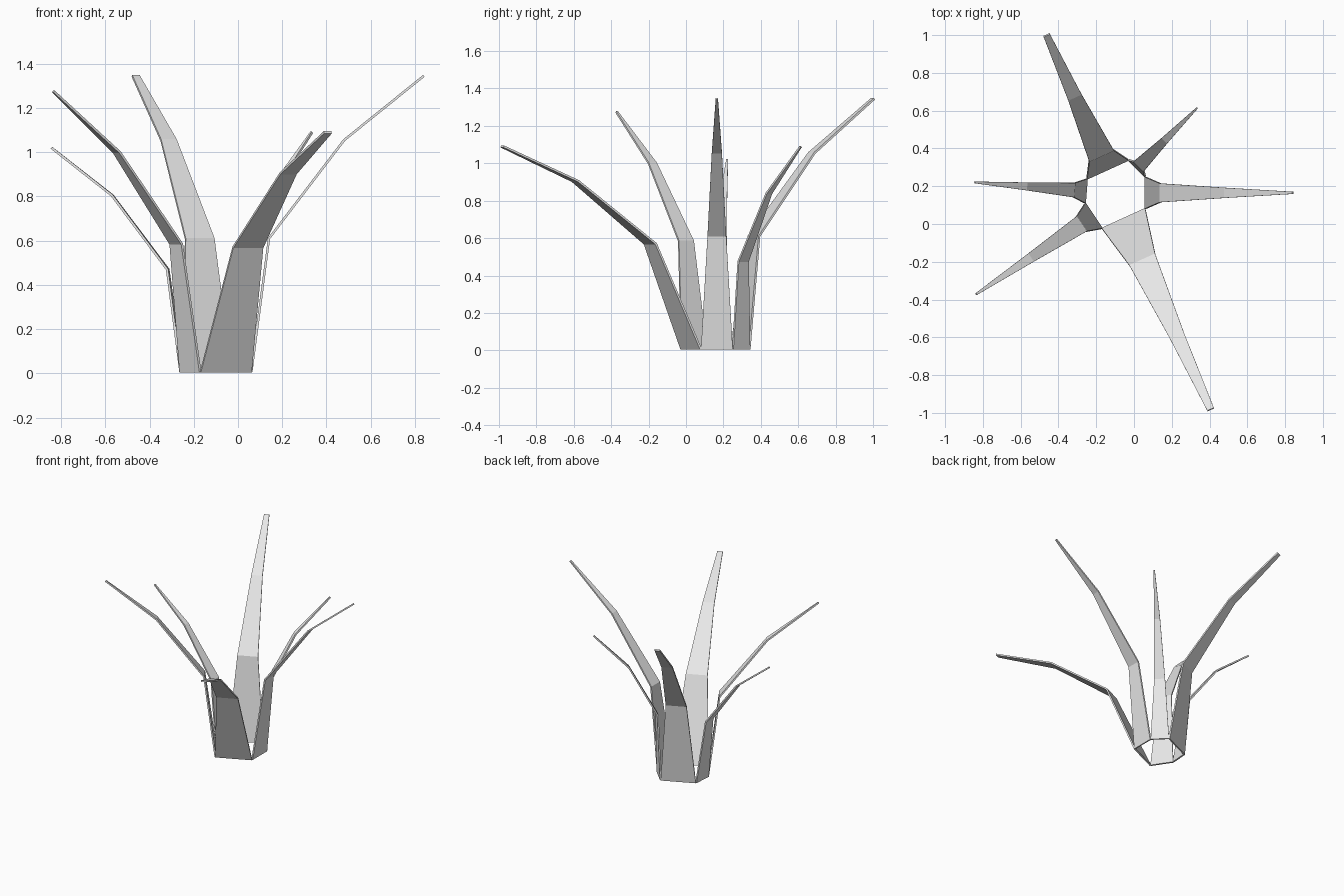
import bpy
from mathutils import Vector

cube = bpy.data.objects.get("Cube")
if cube:
    bpy.data.objects.remove(cube, do_unlink=True)

# One plain grey for the whole plant
grey = bpy.data.materials.new("leaf_grey")
grey.use_nodes = True
colour = (0.8, 0.8, 0.8, 1)
grey.diffuse_color = colour
grey.node_tree.nodes["Principled BSDF"].inputs["Base Color"].default_value = colour

THICKNESS = 0.011
BASE_Z = 0.006

# Corners of the open base ring; each leaf grows from one side of it
front = Vector((-0.17, -0.025))
front_left = Vector((0.06, 0.08))
back_left = Vector((0.06, 0.25))
back = Vector((-0.03, 0.34))
back_right = Vector((-0.25, 0.24))
front_right = Vector((-0.26, 0.11))


def make_leaf(name, start, end, bends, tip_width):
    """Tapered strip bending outward; bends are (outward reach, height)."""
    middle = (start + end) / 2
    half = (end - start) / 2
    outward = Vector((half.y, -half.x)).normalized()
    rows = [(0, BASE_Z)] + bends
    widths = [1, 0.59, 0.32, tip_width]
    verts = []
    for (reach, height), width in zip(rows, widths):
        centre = middle + outward * reach
        for side in (-1, 1):
            verts.append((centre + half * width * side).to_3d() + Vector((0, 0, height)))
    faces = [(i, i + 1, i + 3, i + 2) for i in range(0, len(verts) - 2, 2)]
    mesh = bpy.data.meshes.new(name)
    mesh.from_pydata(verts, [], faces)
    mesh.materials.append(grey)
    leaf = bpy.data.objects.new(name, mesh)
    bpy.context.collection.objects.link(leaf)
    solid = leaf.modifiers.new("thickness", "SOLIDIFY")
    solid.thickness = THICKNESS
    solid.offset = 0
    return leaf


# Two broad leaves
make_leaf("front_leaf", front, front_left,
          [(0.24, 0.57), (0.68, 0.905), (1.11, 1.09)], 0.15)
make_leaf("back_leaf", back, back_right,
          [(0.08, 0.61), (0.42, 1.055), (0.78, 1.345)], 0.15)

# Four narrow leaves
make_leaf("left_leaf", front_left, back_left,
          [(0.08, 0.61), (0.42, 1.055), (0.78, 1.345)], 0.07)
make_leaf("back_left_leaf", back_left, back,
          [(0.015, 0.475), (0.21, 0.84), (0.45, 1.09)], 0.07)
make_leaf("right_leaf", back_right, front_right,
          [(0.063, 0.47), (0.315, 0.805), (0.59, 1.02)], 0.07)
make_leaf("front_right_leaf", front_right, front,
          [(0.077, 0.585), (0.4, 1.0), (0.745, 1.275)], 0.07)
